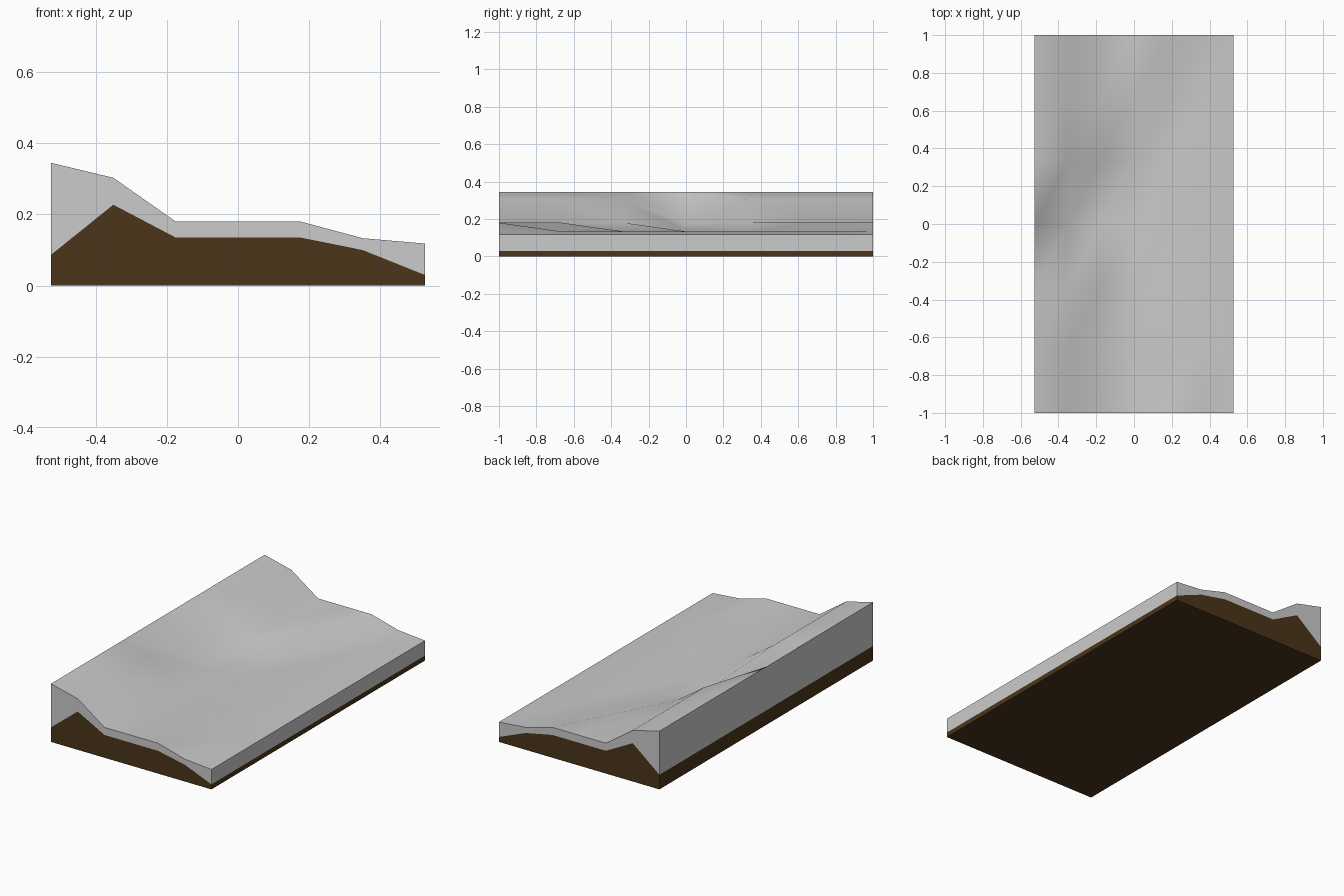
import bpy, bmesh, math

if "Cube" in bpy.data.objects:
    bpy.data.objects.remove(bpy.data.objects["Cube"])

W, L = 0.526, 1.0
N = 6
xs = [-W + 2 * W * i / N for i in range(N + 1)]
ys = [-L + 2 * L * j / N for j in range(N + 1)]

# Height profiles across the slope: the path ledge drifts uphill towards the middle
ends = [0.345, 0.303, 0.18, 0.18, 0.18, 0.133, 0.118]
quarter = [0.345, 0.303, 0.18, 0.18, 0.133, 0.133, 0.118]
near = [0.345, 0.303, 0.18, 0.133, 0.133, 0.133, 0.118]
middle = [0.345, 0.18, 0.133, 0.133, 0.133, 0.133, 0.118]
rows = [ends, quarter, near, middle, near, quarter, ends]

bm = bmesh.new()

# Terrain surface, every cell split along the same diagonal
top = [[bm.verts.new((xs[i], ys[j], rows[j][i])) for i in range(N + 1)] for j in range(N + 1)]
for j in range(N):
    for i in range(N):
        a, b = top[j][i], top[j][i + 1]
        c, d = top[j + 1][i + 1], top[j + 1][i]
        bm.faces.new((a, b, c))
        bm.faces.new((a, c, d))

# Side walls: grey band above, soil below; soil is thin on the long sides
ring = ([(i, 0) for i in range(N)] + [(N, j) for j in range(N)]
        + [(i, N) for i in range(N, 0, -1)] + [(0, j) for j in range(N, 0, -1)])
upper = [top[j][i] for i, j in ring]
mid, low = [], []
for (i, j), v in zip(ring, upper):
    frac = 0.25 if i in (0, N) else 0.75
    mid.append(bm.verts.new((v.co.x, v.co.y, v.co.z * frac)))
    low.append(bm.verts.new((v.co.x, v.co.y, 0)))
for k in range(len(ring)):
    n = (k + 1) % len(ring)
    bm.faces.new((mid[k], mid[n], upper[n], upper[k]))
    bm.faces.new((low[k], low[n], mid[n], mid[k])).material_index = 1

# Underside
bm.faces.new(low[::-1]).material_index = 1
bmesh.ops.recalc_face_normals(bm, faces=bm.faces[:])

me = bpy.data.meshes.new("hillside_path_tile")
bm.to_mesh(me)
bm.free()
soil = bpy.data.materials.new("soil")
soil.diffuse_color = (0.07, 0.035, 0.01, 1)
soil.use_nodes = True
soil.node_tree.nodes["Principled BSDF"].inputs["Base Color"].default_value = soil.diffuse_color
me.materials.append(None)
me.materials.append(soil)
ob = bpy.data.objects.new("hillside_path_tile", me)
bpy.context.collection.objects.link(ob)
bpy.context.view_layer.objects.active = ob
ob.select_set(True)
bpy.ops.object.shade_smooth_by_angle(angle=math.radians(50))
